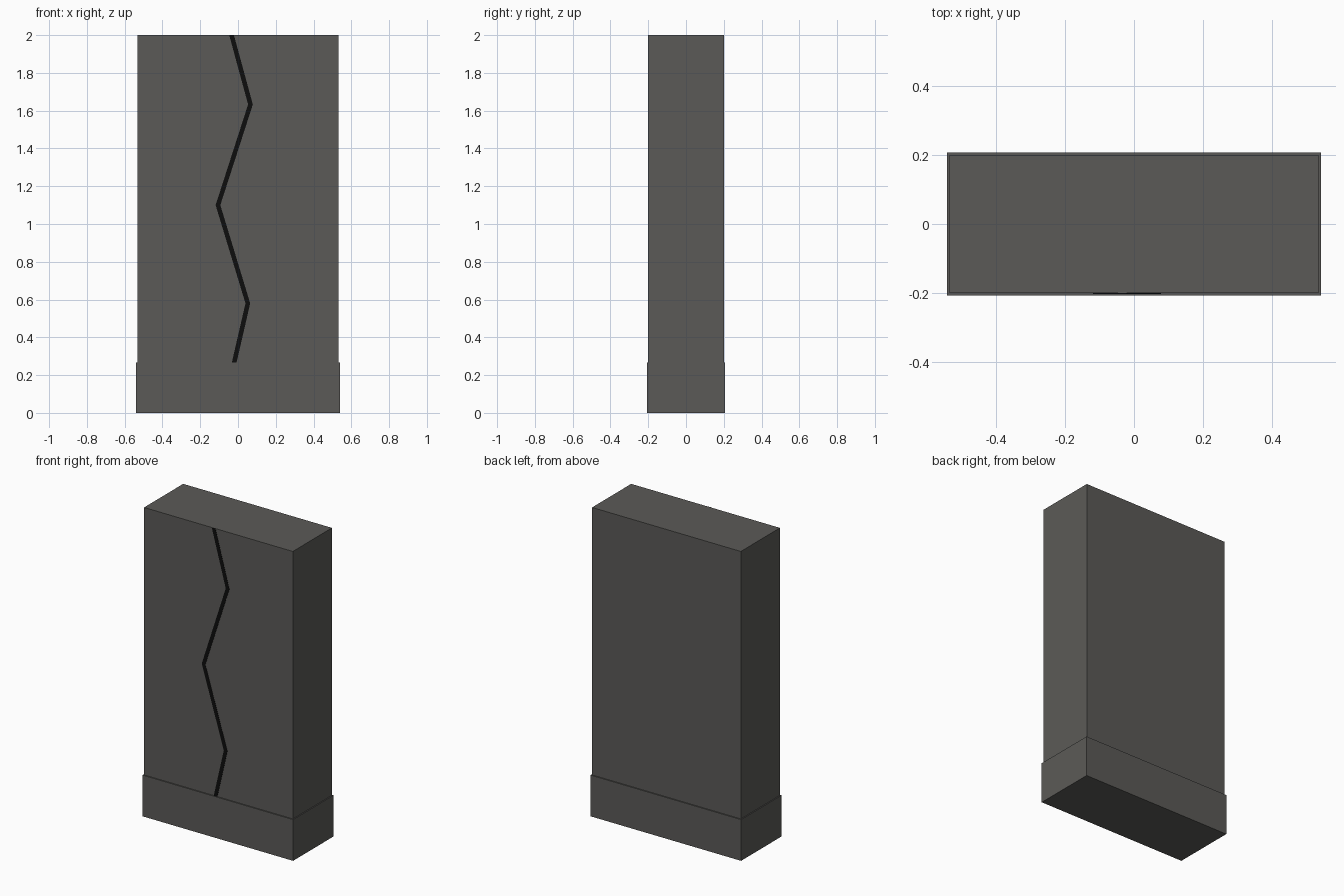
import bpy, bmesh

if "Cube" in bpy.data.objects:
    bpy.data.objects.remove(bpy.data.objects["Cube"])


def material(name, rgb):
    m = bpy.data.materials.new(name)
    m.diffuse_color = (*rgb, 1)
    m.use_nodes = True
    m.node_tree.nodes["Principled BSDF"].inputs["Base Color"].default_value = m.diffuse_color
    return m


stone = material("dark_stone", (0.105, 0.102, 0.096))
black = material("crack_black", (0.004, 0.004, 0.004))


def finish(name, bm, mat):
    bmesh.ops.recalc_face_normals(bm, faces=bm.faces)
    mesh = bpy.data.meshes.new(name)
    bm.to_mesh(mesh)
    bm.free()
    mesh.materials.append(mat)
    obj = bpy.data.objects.new(name, mesh)
    bpy.context.collection.objects.link(obj)
    return obj


def box(name, hx, hy, z0, z1, mat):
    bm = bmesh.new()
    bmesh.ops.create_cube(bm, size=2)
    for v in bm.verts:
        v.co = (v.co.x * hx, v.co.y * hy, z1 if v.co.z > 0 else z0)
    return finish(name, bm, mat)


BASE_TOP = 0.267
HALF_DEPTH = 0.2

# Plinth and upright slab
box("plinth", 0.54, 0.207, 0, BASE_TOP, stone)
box("slab", 0.533, HALF_DEPTH, BASE_TOP, 2, stone)

# Zigzag crack: thin plate on the front face, from the top edge to the plinth
path = [(-0.034, 2), (0.066, 1.633), (-0.106, 1.1), (0.052, 0.58), (-0.02, BASE_TOP)]
half_width = 0.0125
bm = bmesh.new()
rows = [[bm.verts.new((x + s * half_width, -HALF_DEPTH - 0.002, z)) for s in (-1, 1)]
        for x, z in path]
for a, b in zip(rows, rows[1:]):
    bm.faces.new((a[0], b[0], b[1], a[1]))
# Thicken the ribbon back to the slab face
ext = bmesh.ops.extrude_face_region(bm, geom=bm.faces[:], use_keep_orig=True)
for v in ext["geom"]:
    if isinstance(v, bmesh.types.BMVert):
        v.co.y = -HALF_DEPTH + 0.001
finish("crack", bm, black)
